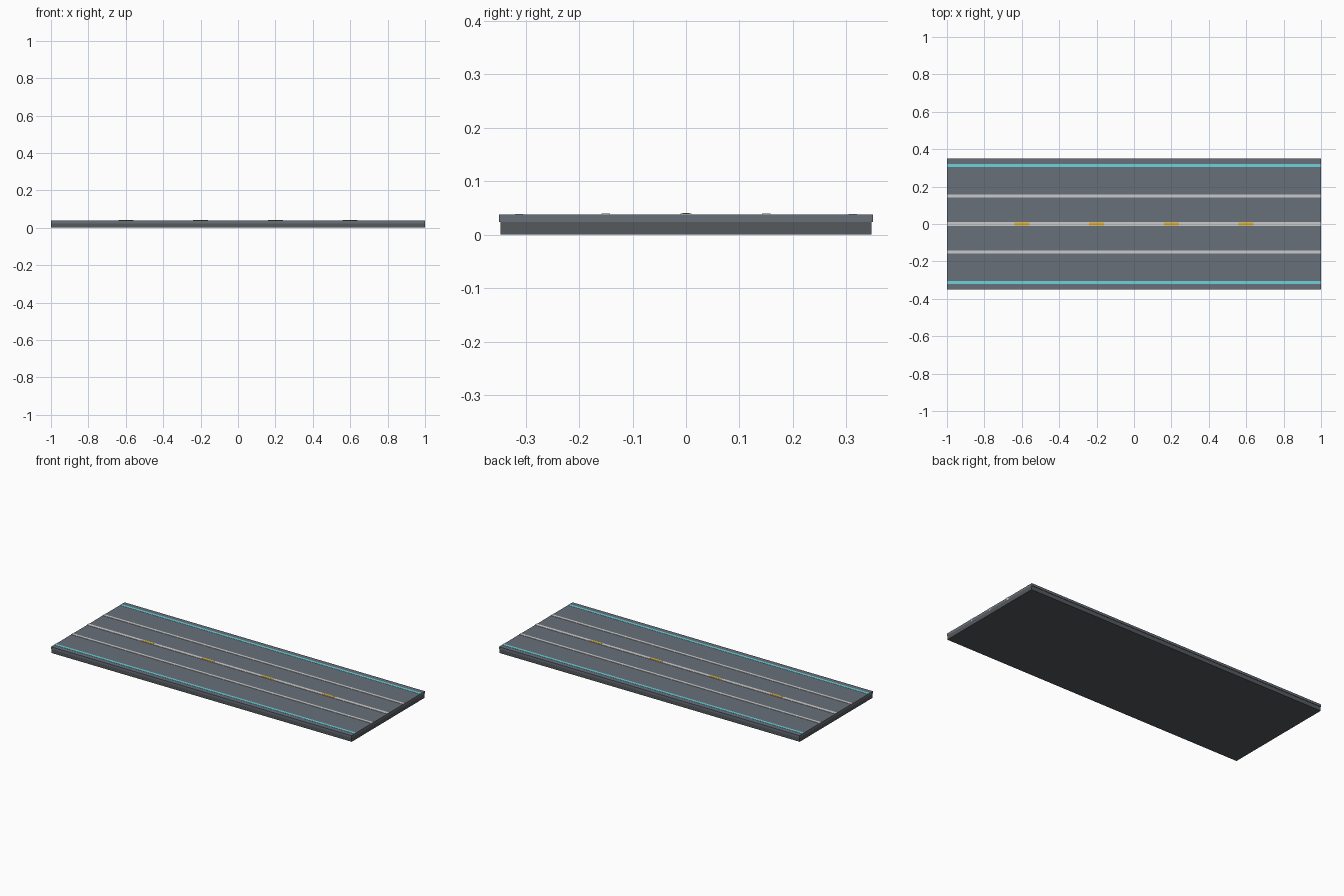
import bpy

if "Cube" in bpy.data.objects:
    bpy.data.objects.remove(bpy.data.objects["Cube"])


def material(name, color):
    m = bpy.data.materials.new(name)
    m.diffuse_color = (*color, 1)
    m.use_nodes = True
    m.node_tree.nodes["Principled BSDF"].inputs["Base Color"].default_value = m.diffuse_color
    return m


def box(name, x, y, z, mat):
    """Box from (min, max) ranges on each axis."""
    bpy.ops.mesh.primitive_cube_add(size=1, location=[(a + b) / 2 for a, b in (x, y, z)])
    ob = bpy.context.object
    ob.name = name
    ob.scale = [b - a for a, b in (x, y, z)]
    bpy.ops.object.transform_apply(location=False, rotation=False, scale=True)
    ob.data.materials.append(mat)
    return ob


dark = material("dark_base", (0.09, 0.10, 0.11))
asphalt = material("asphalt", (0.14, 0.16, 0.19))
light = material("light_metal", (0.62, 0.65, 0.63))
cyan = material("cyan_glow", (0.15, 0.65, 0.72))
yellow = material("yellow_paint", (0.75, 0.42, 0.02))

LENGTH = (-1, 1)

# Foundation slab and slightly wider road deck
box("foundation", LENGTH, (-0.347, 0.347), (0, 0.024), dark)
box("road_deck", LENGTH, (-0.35, 0.35), (0.024, 0.038), asphalt)

# Lane divider rails and edge strips on both sides
for side, label in ((-1, "front"), (1, "back")):
    c = side * 0.15
    box(label + "_lane_rail", LENGTH, (c - 0.008, c + 0.008), (0.025, 0.04), light)
    c = side * 0.312
    box(label + "_edge_strip", LENGTH, (c - 0.008, c + 0.008), (0.037, 0.039), cyan)

# Centre rail with yellow dashes
box("centre_rail", LENGTH, (-0.01, 0.01), (0.025, 0.04), light)
for i in range(4):
    c = -0.6 + 0.4 * i
    box(f"centre_dash_{i + 1}", (c - 0.04, c + 0.04), (-0.007, 0.007), (0.037, 0.041), yellow)
